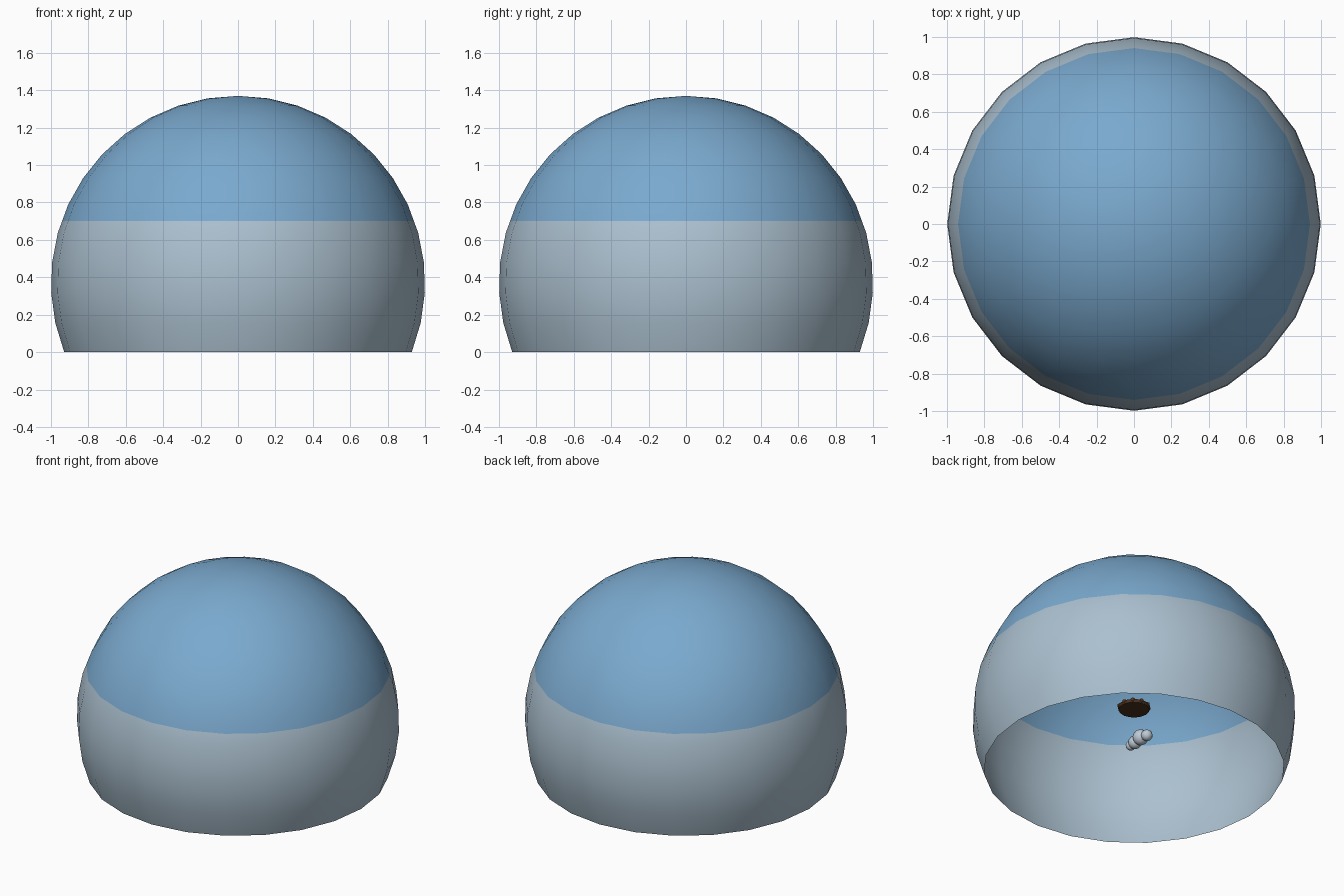
import bpy
import bmesh
from math import sin, cos, pi, asin, radians
from mathutils import Matrix, Vector

if "Cube" in bpy.data.objects:
    bpy.data.objects.remove(bpy.data.objects["Cube"])


def material(name, rgb):
    linear = [((c / 255 + 0.055) / 1.055) ** 2.4 for c in rgb]
    mat = bpy.data.materials.new(name)
    mat.use_nodes = True
    mat.diffuse_color = (*linear, 1)
    mat.node_tree.nodes["Principled BSDF"].inputs["Base Color"].default_value = (*linear, 1)
    return mat


def finish(name, bm, mats, smooth=True):
    mesh = bpy.data.meshes.new(name)
    for face in bm.faces:
        face.smooth = smooth
    bm.to_mesh(mesh)
    bm.free()
    for mat in mats:
        mesh.materials.append(mat)
    obj = bpy.data.objects.new(name, mesh)
    bpy.context.collection.objects.link(obj)
    return obj


sky_blue = material("sky blue", (122, 169, 206))
haze_grey = material("haze grey", (171, 192, 207))
cloud_white = material("cloud white", (190, 202, 214))
dark_earth = material("dark earth", (72, 48, 30))
light_earth = material("light earth", (120, 80, 48))

# Sky dome: an open sphere revolved from an arc, cut at the haze line
CENTRE, HAZE, RINGS, SIDES = 0.37, 0.70, 12, 24
start = -asin(CENTRE)
bm = bmesh.new()
arc = []
for i in range(RINGS + 1):
    a = start + (pi / 2 - start) * i / RINGS
    arc.append(bm.verts.new((cos(a), 0, CENTRE + sin(a))))
edges = [bm.edges.new(pair) for pair in zip(arc, arc[1:])]
bmesh.ops.spin(bm, geom=arc + edges, cent=(0, 0, 0), axis=(0, 0, 1),
               angle=2 * pi, steps=SIDES)
bmesh.ops.remove_doubles(bm, verts=bm.verts[:], dist=0.001)
bmesh.ops.recalc_face_normals(bm, faces=bm.faces[:])
if sum(f.normal.dot(f.calc_center_median() - Vector((0, 0, CENTRE))) for f in bm.faces) < 0:
    bmesh.ops.reverse_faces(bm, faces=bm.faces[:])
bmesh.ops.bisect_plane(bm, geom=bm.verts[:] + bm.edges[:] + bm.faces[:],
                       plane_co=(0, 0, HAZE), plane_no=(0, 0, 1))
for face in bm.faces:
    face.material_index = int(face.calc_center_median().z < HAZE)
finish("sky_dome", bm, [sky_blue, haze_grey])

# Small floating island: a thin disc
bm = bmesh.new()
bmesh.ops.create_cone(bm, cap_ends=True, segments=16, radius1=0.095, radius2=0.1,
                      depth=0.02, matrix=Matrix.Translation((0, 0, 0.425)))
finish("island_disc", bm, [dark_earth], smooth=False)

# Stones around the island's edge
bm = bmesh.new()
for i in range(10):
    spot = Matrix.Rotation(radians(36 * i + 9), 4, "Z") @ Matrix.Translation((0.09, 0, 0.435))
    bmesh.ops.create_icosphere(bm, subdivisions=1, radius=0.016, matrix=spot)
finish("island_stones", bm, [light_earth], smooth=False)

# Cloud: a row of overlapping puffs
bm = bmesh.new()
for y, z, radius in ((0.07, 0, 0.036), (0.01, 0.012, 0.05),
                     (-0.045, 0, 0.042), (-0.085, -0.004, 0.032)):
    bmesh.ops.create_uvsphere(bm, u_segments=12, v_segments=8, radius=radius,
                              matrix=Matrix.Translation((-0.28, -0.28 + y, 0.43 + z)))
finish("cloud", bm, [cloud_white])
